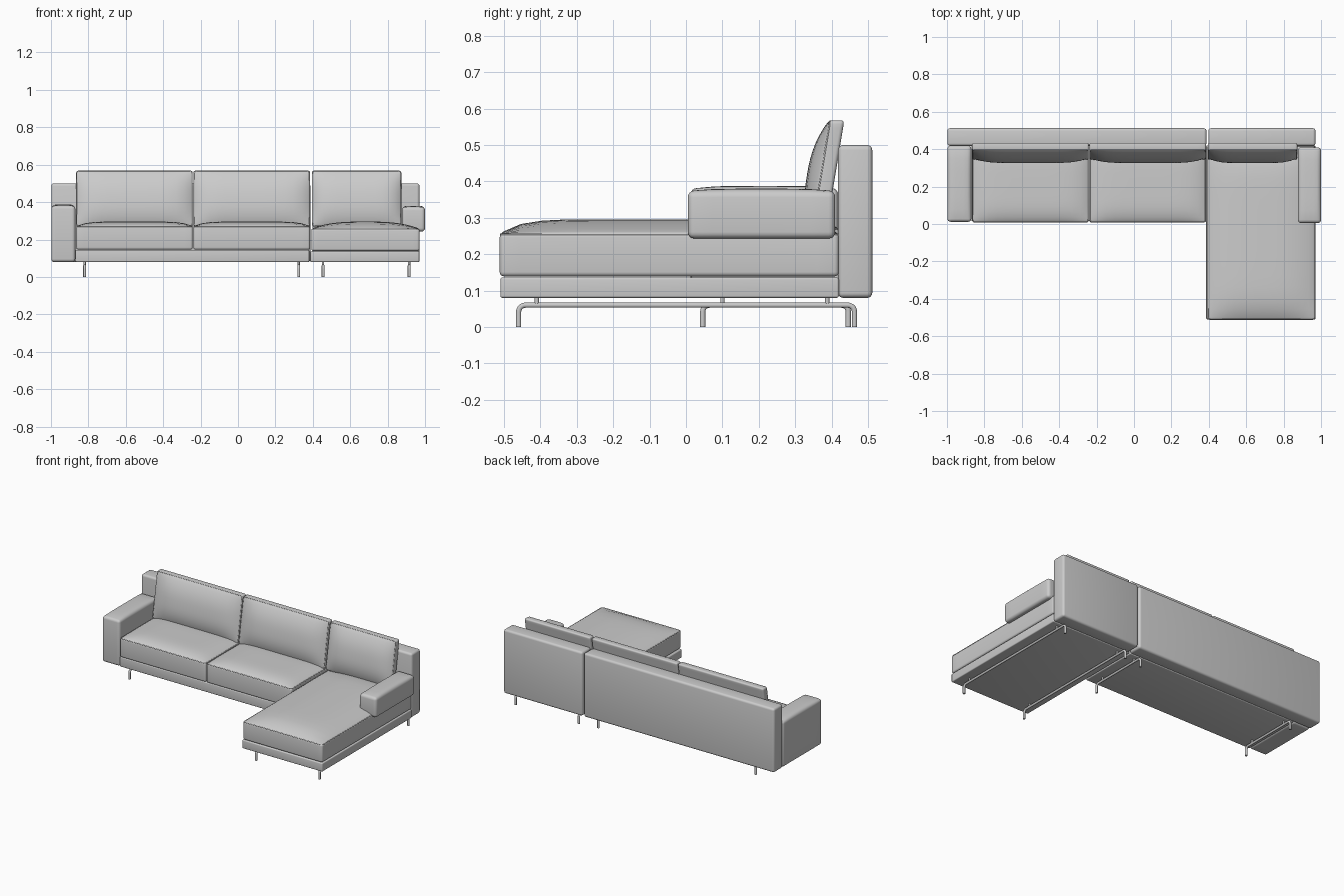
import bpy, bmesh, math
from mathutils import Vector

cube = bpy.data.objects.get("Cube")
if cube:
    bpy.data.objects.remove(cube, do_unlink=True)


def make_material(name, rgb):
    mat = bpy.data.materials.new(name)
    mat.use_nodes = True
    mat.diffuse_color = (*rgb, 1)
    mat.node_tree.nodes["Principled BSDF"].inputs["Base Color"].default_value = (*rgb, 1)
    return mat


GREY = make_material("light grey", (0.6, 0.6, 0.6))


def finish(obj, angle=40):
    if not obj.data.materials:
        obj.data.materials.append(GREY)
    bpy.ops.object.select_all(action='DESELECT')
    obj.select_set(True)
    bpy.context.view_layer.objects.active = obj
    bpy.ops.object.shade_smooth_by_angle(angle=math.radians(angle))
    return obj


def padded_box(name, x, y, z, radius, crown=0.0, powers=(4, 4), cuts=1, warp=None):
    """Box between the given ranges, with rounded edges and a domed top."""
    lo, hi = Vector((x[0], y[0], z[0])), Vector((x[1], y[1], z[1]))
    mid, half = (lo + hi) / 2, (hi - lo) / 2
    bm = bmesh.new()
    bmesh.ops.create_cube(bm, size=2)
    for v in bm.verts:
        v.co = Vector(a * b for a, b in zip(v.co, half))
    # slice the box so that its top can bulge
    for axis in (0, 1):
        normal = Vector((axis == 0, axis == 1, 0))
        for i in range(1, cuts):
            point = normal * half[axis] * (2 * i / cuts - 1)
            bmesh.ops.bisect_plane(bm, geom=bm.verts[:] + bm.edges[:] + bm.faces[:],
                                   plane_co=point, plane_no=normal)
    for v in bm.verts:
        if v.co.z > half.z - 1e-5:
            u, w = abs(v.co.x / half.x), abs(v.co.y / half.y)
            v.co.z += crown * (1 - u ** powers[0]) * (1 - w ** powers[1])
    bm.normal_update()
    sharp = [e for e in bm.edges if e.calc_face_angle(0) > 0.9]
    bmesh.ops.bevel(bm, geom=sharp, offset=radius, segments=4, profile=0.5,
                    affect='EDGES', clamp_overlap=True)
    for v in bm.verts:
        v.co += mid
        if warp:
            v.co = warp(v.co)
    bmesh.ops.recalc_face_normals(bm, faces=bm.faces)
    mesh = bpy.data.meshes.new(name)
    bm.to_mesh(mesh)
    bm.free()
    obj = bpy.data.objects.new(name, mesh)
    bpy.context.collection.objects.link(obj)
    return finish(obj)


def tube(name, points, radius, cyclic=False):
    """Round tube along a path."""
    curve = bpy.data.curves.new(name, 'CURVE')
    curve.dimensions = '3D'
    curve.bevel_depth = radius
    curve.bevel_resolution = 3
    curve.use_fill_caps = True
    spline = curve.splines.new('POLY')
    spline.points.add(len(points) - 1)
    for p, co in zip(spline.points, points):
        p.co = (*co, 1)
    spline.use_cyclic_u = cyclic
    obj = bpy.data.objects.new(name, curve)
    bpy.context.collection.objects.link(obj)
    bpy.ops.object.select_all(action='DESELECT')
    obj.select_set(True)
    bpy.context.view_layer.objects.active = obj
    bpy.ops.object.convert(target='MESH')
    return finish(bpy.context.view_layer.objects.active)


def piping(name, x, y, z, warp=None):
    """Thin sewn cord around the top rim of a cushion."""
    r, inset = 0.012, 0.003
    pts = []
    for i, (cx, cy) in enumerate(((x[1], y[1]), (x[0], y[1]), (x[0], y[0]), (x[1], y[0]))):
        sx = 1 if cx == x[1] else -1
        sy = 1 if cy == y[1] else -1
        for k in range(5):
            a = math.pi / 2 * (i + k / 4)
            pts.append(Vector((cx - sx * (r + inset) + r * math.cos(a),
                               cy - sy * (r + inset) + r * math.sin(a), z)))
    tube(name, [warp(p) for p in pts] if warp else pts, 0.0025, cyclic=True)


# Sofa columns: two seats and the chaise
SEATS = {"right": (-0.865, -0.242), "middle": (-0.238, 0.385)}
CHAISE = (0.392, 0.97)
FLOOR, REAR = 0.08, 0.42

# Plinths under the cushions
padded_box("sofa_base", (-0.87, 0.381), (0.015, REAR), (FLOOR, 0.145), 0.006)
padded_box("chaise_base", (0.386, 0.97), (-0.51, REAR), (FLOOR, 0.136), 0.006)

# Seat cushions with piping
for side, span in SEATS.items():
    padded_box(side + "_seat_cushion", span, (0.008, REAR), (0.146, 0.272), 0.012,
               0.024, (6, 5), 14)
    piping(side + "_seat_piping", span, (0.008, REAR), 0.269)
padded_box("chaise_cushion", CHAISE, (-0.512, REAR), (0.139, 0.258), 0.012,
           0.038, (3, 8), 16)
piping("chaise_piping", CHAISE, (-0.512, REAR), 0.255)


# Back cushions are made lying flat, then stood up and leaned back
def stand(p):
    return Vector((p.x, 0.386 - p.z + 0.165 * (p.y - 0.27), p.y))


backs = dict(SEATS, left=(0.395, 0.873))
for side, span in backs.items():
    padded_box(side + "_back_cushion", span, (0.27, 0.568), (0.0, 0.042), 0.01,
               0.036, (6, 2.5), 14, stand)
    piping(side + "_back_piping", span, (0.27, 0.568), 0.039, stand)

# Upright back panels
padded_box("sofa_back_panel", (-0.998, 0.387), (0.418, 0.512), (FLOOR, 0.5), 0.014)
padded_box("chaise_back_panel", (0.397, 0.97), (0.418, 0.512), (FLOOR, 0.5), 0.014)

# Armrests: one down to the plinth, one short and floating
padded_box("right_arm", (-0.998, -0.87), (0.012, 0.418), (FLOOR, 0.38), 0.016,
           0.008, (4, 4), 6)
padded_box("left_arm", (0.876, 1.0), (0.005, 0.41), (0.243, 0.374), 0.018,
           0.006, (4, 4), 6)


# Bent tube runners with small mounts
def runner(name, x, y0, y1, mounts):
    top, bend = 0.06, 0.018
    path = [Vector((x, y0, 0))]
    for cy, start in ((y0 + bend, math.pi), (y1 - bend, math.pi / 2)):
        for k in range(6):
            a = start - math.pi / 2 * k / 5
            path.append(Vector((x, cy + bend * math.cos(a), top - bend + bend * math.sin(a))))
    path.append(Vector((x, y1, 0)))
    tube(name, path, 0.0075)
    for i, y in enumerate(mounts):
        tube(f"{name}_mount_{i + 1}", [Vector((x, y, top)), Vector((x, y, FLOOR + 0.005))], 0.006)


for name, x in (("sofa_outer_leg", -0.82), ("sofa_inner_leg", 0.325)):
    runner(name, x, 0.046, 0.446, (0.1, 0.388))
for name, x in (("chaise_inner_leg", 0.455), ("chaise_outer_leg", 0.915)):
    runner(name, x, -0.46, 0.463, (-0.41, 0.388))
